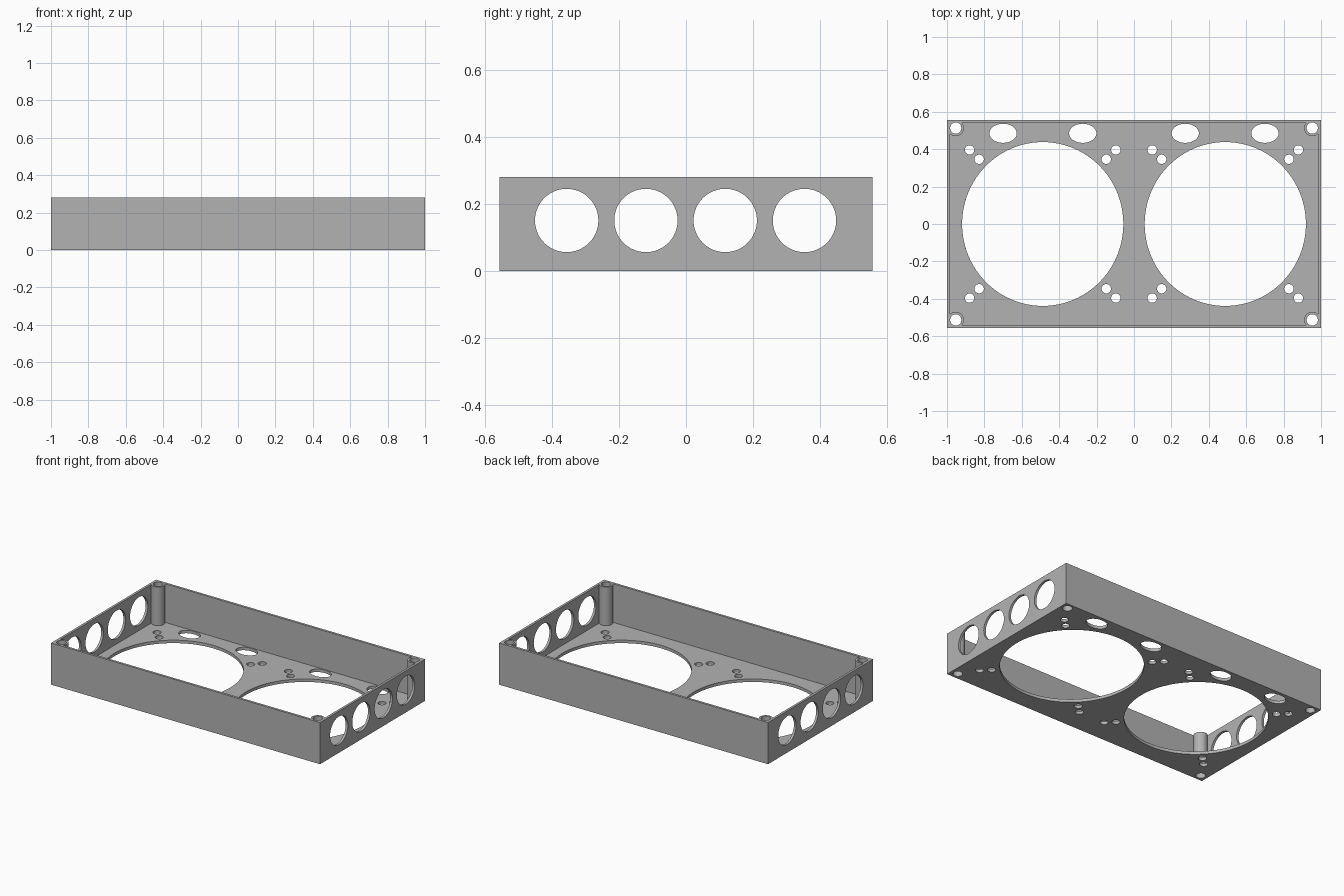
import bpy, bmesh, math
from mathutils import Matrix, Vector

cube = bpy.data.objects.get("Cube")
if cube:
    bpy.data.objects.remove(cube, do_unlink=True)

W, D, H = 2.0, 1.114, 0.28      # outer size
WALL, FLOOR = 0.016, 0.02
POST_X, POST_Y = 0.953, 0.513
FAN_X = 0.488

grey = bpy.data.materials.new("grey plastic")
grey.use_nodes = True
colour = (0.45, 0.45, 0.45, 1)
grey.diffuse_color = colour
grey.node_tree.nodes["Principled BSDF"].inputs["Base Color"].default_value = colour


def add_box(bm, size, centre):
    bmesh.ops.create_cube(bm, size=1, matrix=Matrix.Translation(centre) @ Matrix.Diagonal((*size, 1)))


def add_cylinder(bm, centre, rx, ry, depth, segments=32, turn=Matrix()):
    bmesh.ops.create_cone(bm, cap_ends=True, segments=segments, radius1=1, radius2=1, depth=depth,
                          matrix=Matrix.Translation(centre) @ turn @ Matrix.Diagonal((rx, ry, 1, 1)))


def make_object(name, bm):
    mesh = bpy.data.meshes.new(name)
    bm.to_mesh(mesh)
    bm.free()
    mesh.materials.append(grey)
    obj = bpy.data.objects.new(name, mesh)
    bpy.context.collection.objects.link(obj)
    return obj


def combine(target, tool, operation):
    mod = target.modifiers.new(operation.lower(), "BOOLEAN")
    mod.operation, mod.solver, mod.object = operation, "EXACT", tool
    bpy.context.view_layer.objects.active = target
    bpy.ops.object.modifier_apply(modifier=mod.name)
    bpy.data.objects.remove(tool, do_unlink=True)


# Open tray: outer block with the inside hollowed out
bm = bmesh.new()
add_box(bm, (W, D, H), (0, 0, H / 2))
tray = make_object("fan_tray", bm)
bm = bmesh.new()
add_box(bm, (W - 2 * WALL, D - 2 * WALL, H), (0, 0, FLOOR + H / 2))
combine(tray, make_object("hollow", bm), "DIFFERENCE")

# Corner screw posts
bm = bmesh.new()
for sx in (-1, 1):
    for sy in (-1, 1):
        add_cylinder(bm, (sx * POST_X, sy * POST_Y, H / 2 + 0.005), 0.043, 0.043, H - 0.01)
for v in bm.verts:
    if v.co.z > H / 2:
        v.co.z = H
combine(tray, make_object("posts", bm), "UNION")

# All openings
bm = bmesh.new()
for sx in (-1, 1):
    # Fan openings with paired screw holes at each corner
    add_cylinder(bm, (sx * FAN_X, 0, 0), 0.431, 0.438, 0.1, 96)
    for kx in (-1, 1):
        for ky in (-1, 1):
            for dx, dy in ((0.391, 0.396), (0.34, 0.346)):
                add_cylinder(bm, (sx * FAN_X + kx * dx, ky * dy, 0), 0.025, 0.025, 0.1)
    # Screw bores through the posts
    for sy in (-1, 1):
        add_cylinder(bm, (sx * POST_X, sy * POST_Y, H / 2), 0.03, 0.03, 1)
    # Oval cable slots along the back
    for x in (0.274, 0.7):
        add_cylinder(bm, (sx * x, 0.485, 0), 0.073, 0.051, 0.1, 48)
    # Round vents in the end walls
    for i in range(4):
        add_cylinder(bm, (sx * W / 2, -0.356 + i * 0.2365, 0.15), 0.0945, 0.0945, 0.1, 64,
                     Matrix.Rotation(math.pi / 2, 4, "Y"))
combine(tray, make_object("openings", bm), "DIFFERENCE")

bpy.ops.object.select_all(action="DESELECT")
tray.select_set(True)
bpy.context.view_layer.objects.active = tray
bpy.ops.object.shade_smooth_by_angle(angle=math.radians(30))
